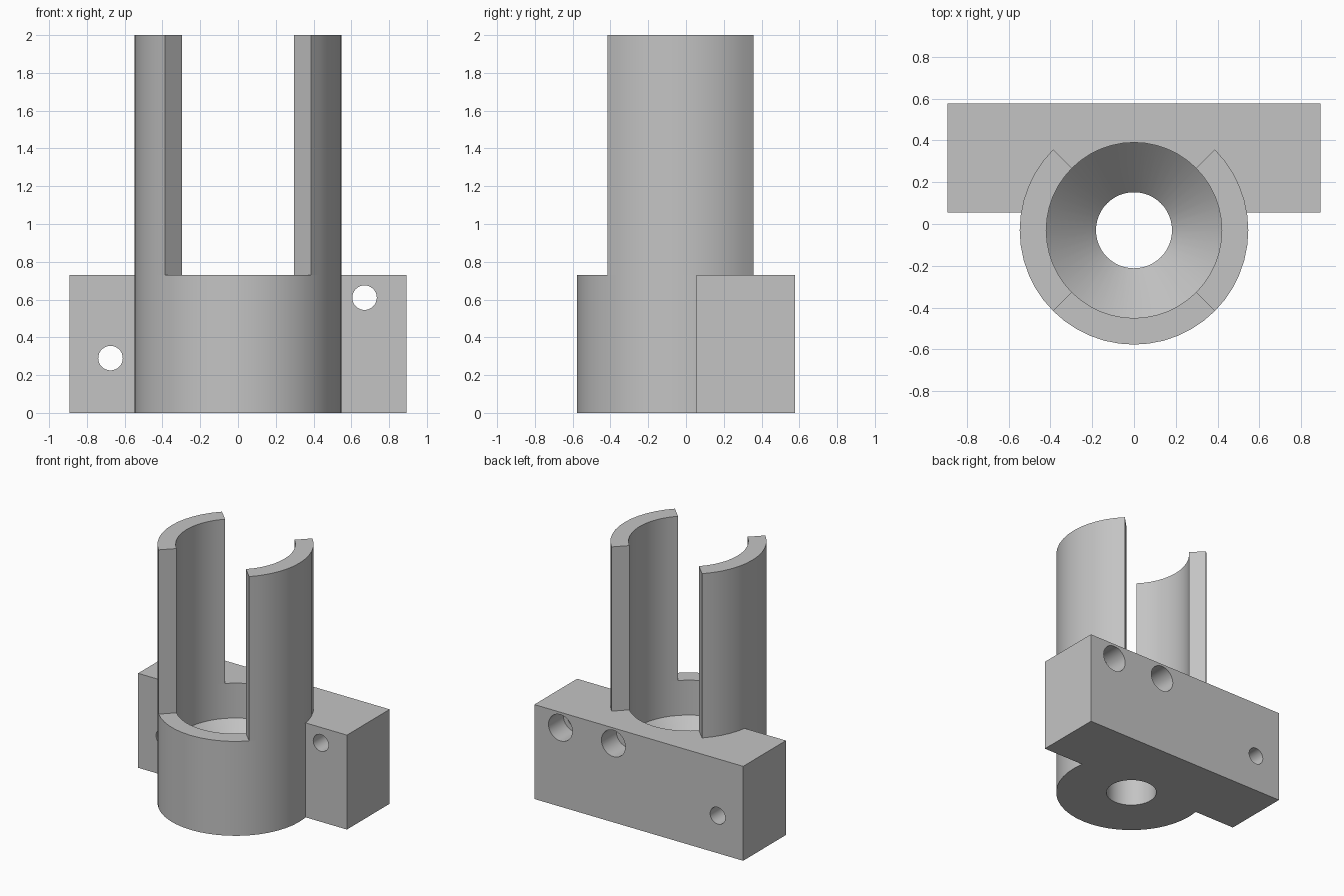
import bpy, bmesh, math
from math import sin, cos, radians
from mathutils import Matrix

if "Cube" in bpy.data.objects:
    bpy.data.objects.remove(bpy.data.objects["Cube"], do_unlink=True)

CY = -0.03                      # axis of the tube
R_OUT, R_IN, R_HOLE = 0.547, 0.42, 0.182
BASE_H, TOP = 0.73, 2.0
HALF_W, BACK, FRONT = 0.893, 0.577, 0.055
STEP = 7.5                      # degrees per facet

grey = bpy.data.materials.new("plain grey")
grey.use_nodes = True
colour = (0.55, 0.55, 0.55, 1)
grey.diffuse_color = colour
grey.node_tree.nodes["Principled BSDF"].inputs["Base Color"].default_value = colour


def finish(name, bm):
    bmesh.ops.recalc_face_normals(bm, faces=bm.faces)
    mesh = bpy.data.meshes.new(name)
    bm.to_mesh(mesh)
    bm.free()
    mesh.materials.append(grey)
    obj = bpy.data.objects.new(name, mesh)
    bpy.context.collection.objects.link(obj)
    return obj


def loft(name, rings, matrix=Matrix()):
    """Join equal rings of points into a closed solid."""
    bm = bmesh.new()
    loops = [[bm.verts.new(matrix @ Matrix.Translation(p).translation) for p in ring] for ring in rings]
    for a, b in zip(loops, loops[1:]):
        for i in range(len(a)):
            j = (i + 1) % len(a)
            bm.faces.new((a[i], a[j], b[j], b[i]))
    bm.faces.new(loops[0])
    bm.faces.new(loops[-1])
    return finish(name, bm)


def prism(name, outline, z0, z1):
    return loft(name, [[(x, y, z) for x, y in outline] for z in (z0, z1)])


def turned(name, profile, matrix, steps=48):
    angles = [2 * math.pi * i / steps for i in range(steps)]
    return loft(name, [[(r * cos(a), r * sin(a), z) for a in angles] for r, z in profile], matrix)


def arc(r, degrees):
    return [(r * cos(radians(d)), CY + r * sin(radians(d))) for d in degrees]


def shade(obj):
    bpy.ops.object.select_all(action='DESELECT')
    obj.select_set(True)
    bpy.context.view_layer.objects.active = obj
    bpy.ops.object.shade_smooth_by_angle(angle=radians(30))


# Base: round cup merged with the rear mounting block
meet = math.degrees(math.asin((FRONT - CY) / R_OUT))
sweep = [meet] + [STEP * (1 - i) for i in range(27)] + [-180 - meet]
outline = arc(R_OUT, sweep) + [(-HALF_W, FRONT), (-HALF_W, BACK), (HALF_W, BACK), (HALF_W, FRONT)]
base = prism("mounting_base", outline, 0, BASE_H)

# Bore with a funnel floor and a drain hole
cutters = [turned("bore_cutter",
                  [(R_HOLE, -0.1), (R_HOLE, 0.22), (R_IN, 0.46), (R_IN, 1)],
                  Matrix.Translation((0, CY, 0)))]

# Screw holes and rear recesses, running front to back
for name, x, z, profile in (
        ("right_screw_cutter", -0.675, 0.29, [(0.065, -0.1), (0.065, 0.7)]),
        ("left_screw_cutter", 0.67, 0.61, [(0.102, -0.1), (0.102, 0.18), (0.065, 0.18), (0.065, 0.7)]),
        ("recess_cutter", 0.217, 0.61, [(0.102, -0.1), (0.102, 0.18)])):
    place = Matrix.Translation((x, BACK, z)) @ Matrix.Rotation(radians(90), 4, 'X')
    cutters.append(turned(name, profile, place, 32))

bpy.context.view_layer.objects.active = base
for cutter in cutters:
    cut = base.modifiers.new(cutter.name, 'BOOLEAN')
    cut.operation, cut.solver, cut.object = 'DIFFERENCE', 'EXACT', cutter
    bpy.ops.object.modifier_apply(modifier=cut.name)
    bpy.data.objects.remove(cutter, do_unlink=True)
shade(base)

# Two upright quarter-tube walls
for name, middle in (("left_wall", 0), ("right_wall", 180)):
    span = [middle - 45 + STEP * i for i in range(13)]
    shade(prism(name, arc(R_OUT, span) + arc(R_IN, span[::-1]), BASE_H, TOP))
